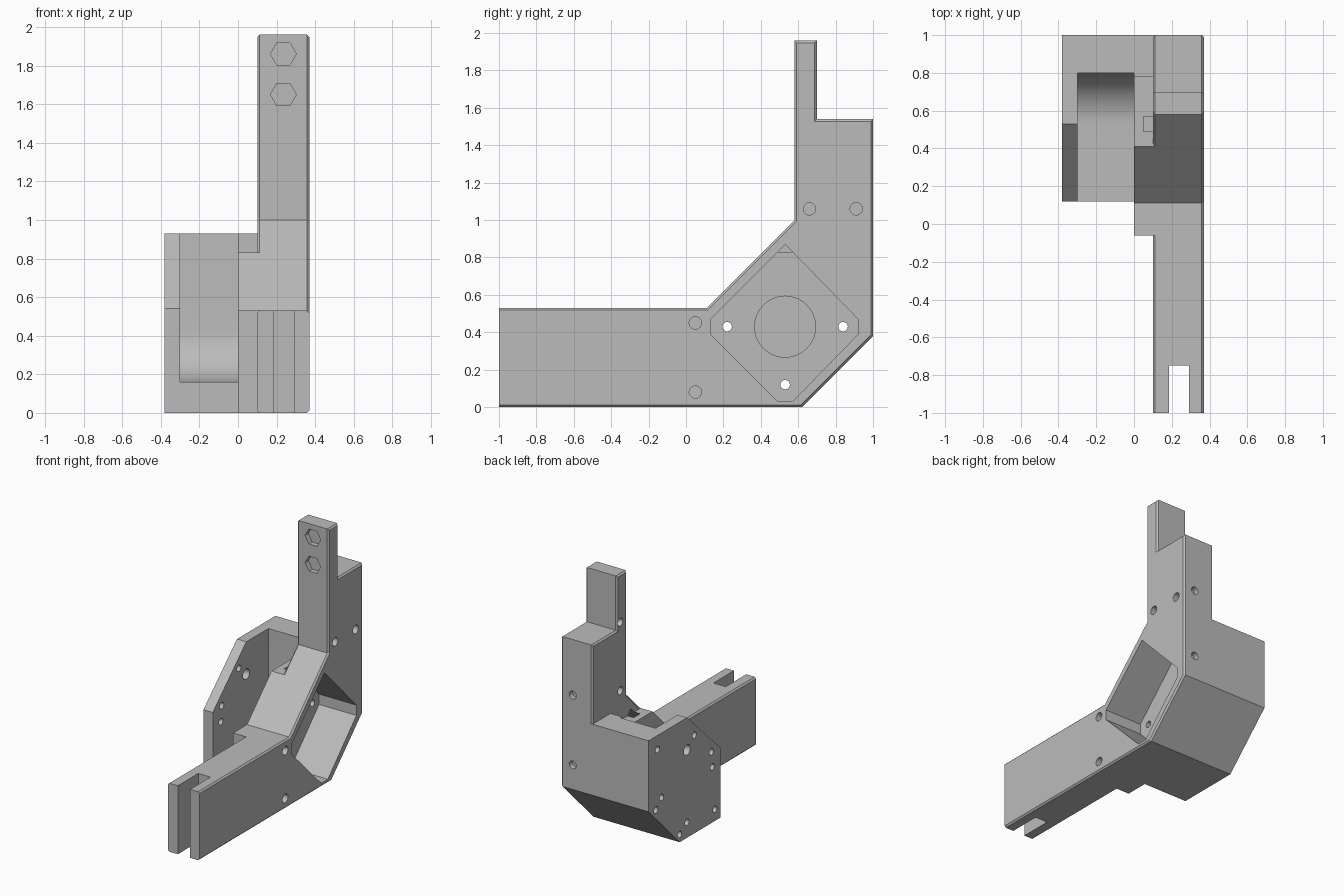
import bpy, bmesh, math
from mathutils import Matrix, Vector

if "Cube" in bpy.data.objects:
    bpy.data.objects.remove(bpy.data.objects["Cube"])

grey = bpy.data.materials.new("plain_grey")
grey.use_nodes = True
tone = (0.5, 0.5, 0.5, 1)
grey.diffuse_color = tone
grey.node_tree.nodes["Principled BSDF"].inputs["Base Color"].default_value = tone


def add_object(name, bm):
    bmesh.ops.recalc_face_normals(bm, faces=bm.faces)
    mesh = bpy.data.meshes.new(name)
    bm.to_mesh(mesh)
    bm.free()
    mesh.materials.append(grey)
    obj = bpy.data.objects.new(name, mesh)
    bpy.context.collection.objects.link(obj)
    return obj


def prism(name, profile, x0, x1, chamfer=0):
    """Extrude a (y, z) outline from x0 to x1, optionally chamfering its rims."""
    bm = bmesh.new()
    face = bm.faces.new([bm.verts.new((x0, y, z)) for y, z in profile])
    out = bmesh.ops.extrude_face_region(bm, geom=[face])
    moved = [v for v in out["geom"] if isinstance(v, bmesh.types.BMVert)]
    bmesh.ops.translate(bm, verts=moved, vec=(x1 - x0, 0, 0))
    bmesh.ops.recalc_face_normals(bm, faces=bm.faces)
    if chamfer:
        rims = [e for e in bm.edges
                if abs(e.verts[0].co.x - e.verts[1].co.x) < 1e-5
                and not all(v.co.y < -0.99 for v in e.verts)]
        bmesh.ops.bevel(bm, geom=rims, offset=chamfer, segments=1, affect='EDGES')
    return add_object(name, bm)


def drill(start, end, r0, r1=None, sides=40):
    """Round, conical or hexagonal cutter between two points."""
    a, b = Vector(start), Vector(end)
    bm = bmesh.new()
    bmesh.ops.create_cone(bm, cap_ends=True, segments=sides, radius1=r0,
                          radius2=r0 if r1 is None else r1, depth=(b - a).length)
    turn = (b - a).to_track_quat('Z', 'Y').to_matrix().to_4x4()
    if sides == 6:
        turn = turn @ Matrix.Rotation(math.pi / 2, 4, 'Z')
    bm.transform(Matrix.Translation((a + b) / 2) @ turn)
    return add_object("cutter", bm)


def combine(target, other, operation):
    mod = target.modifiers.new("combine", 'BOOLEAN')
    mod.operation = operation
    mod.solver = 'EXACT'
    mod.object = other
    bpy.context.view_layer.objects.active = target
    bpy.ops.object.modifier_apply(modifier=mod.name)
    bpy.data.objects.remove(other)


# Motor housing with a rounded cavity open to the front and top
housing = prism("motor_housing", [(0.12, 0), (0.62, 0), (1, 0.38), (1, 0.93),
                                  (0.53, 0.93), (0.12, 0.54)], -0.38, 0.0)
cy, cz, cr = 0.53, 0.43, 0.27
arc = [(cy + cr * math.cos(t), cz - cr * math.sin(t))
       for t in (math.pi / 2 * i / 20 for i in range(21))]
cavity = prism("cutter", arc + [(-0.2, 0.16), (-0.2, 1.2), (0.8, 1.2)], -0.3, 0.1)
combine(housing, cavity, 'DIFFERENCE')

# Mounting wall between housing and bracket
wall = prism("mounting_wall", [(-0.06, 0), (0.62, 0), (1, 0.38), (1, 0.93),
                               (0.78, 0.93), (0.78, 0.83), (0.41, 0.83),
                               (0.11, 0.53), (-0.06, 0.53)], 0.0, 0.2)

# Angled bracket: forward arm, diagonal elbow and upright
body = prism("angled_bracket", [(-1, 0), (0.62, 0), (1, 0.38), (1, 1.54),
                                (0.7, 1.54), (0.7, 1.96), (0.58, 1.96),
                                (0.58, 1), (0.11, 0.53), (-1, 0.53)],
             0.1, 0.37, chamfer=0.012)
combine(body, wall, 'UNION')
combine(body, housing, 'UNION')

# Diamond pocket in the outer side
cutters = [prism("cutter", [(0.53, 0.87), (0.13, 0.47), (0.13, 0.39), (0.49, 0.03),
                            (0.57, 0.03), (0.92, 0.39), (0.92, 0.47)], 0.05, 0.5)]

# Slot in the end of the arm
cutters.append(prism("cutter", [(-1.2, -0.2), (-0.75, -0.2), (-0.75, 0.8), (-1.2, 0.8)],
                     0.185, 0.29))

# Motor shaft opening, access hole and motor screw holes
cutters.append(drill((-0.1, cy, cz), (0.1, cy, cz), 0.163))
cutters.append(drill((-0.001, cy, 0.68), (0.051, cy, 0.68), 0.037, 0.072))
cutters.append(drill((-0.5, cy, 0.68), (-0.2, cy, 0.68), 0.04))
for y, z in [(0.22, cz), (0.84, cz), (cy, 0.12)]:
    cutters.append(drill((-0.5, y, z), (0.1, y, z), 0.025))

# Cover screw holes round the closed side of the housing
for y, z in [(0.44, 0.76), (0.89, 0.82), (0.23, 0.55),
             (0.91, 0.36), (0.19, 0.09), (0.62, 0.06)]:
    cutters.append(drill((-0.5, y, z), (-0.2, y, z), 0.025))

# Arm bolts: through hole, round counterbore and hexagonal nut seat
for z in (0.13, 0.4):
    cutters.append(drill((0, -0.87, z), (0.5, -0.87, z), 0.04))
    cutters.append(drill((0.34, -0.87, z), (0.5, -0.87, z), 0.072))
    cutters.append(drill((0, -0.87, z), (0.13, -0.87, z), 0.067, sides=6))

# Upright bolts with hexagonal nut seats at the front
for z in (1.65, 1.86):
    cutters.append(drill((0.235, 0.4, z), (0.235, 0.9, z), 0.04))
    cutters.append(drill((0.235, 0.4, z), (0.235, 0.62, z), 0.067, sides=6))

# Blind pin holes in the sides, back and underside
for y, z in [(0.66, 1.06), (0.91, 1.06), (0.05, 0.45), (0.05, 0.08)]:
    cutters.append(drill((0.27, y, z), (0.5, y, z), 0.033))
for y, z in [(0.66, 1.06), (0.66, 1.59), (-0.71, 0.46)]:
    cutters.append(drill((0, y, z), (0.16, y, z), 0.03))
for z in (0.57, 1.11):
    cutters.append(drill((0.27, 0.96, z), (0.27, 1.2, z), 0.03))
cutters.append(drill((0.27, -0.11, -0.2), (0.27, -0.11, 0.15), 0.03))

for cutter in cutters:
    combine(body, cutter, 'DIFFERENCE')

bpy.ops.object.select_all(action='DESELECT')
body.select_set(True)
bpy.context.view_layer.objects.active = body
bpy.ops.object.shade_smooth_by_angle(angle=math.radians(30))
